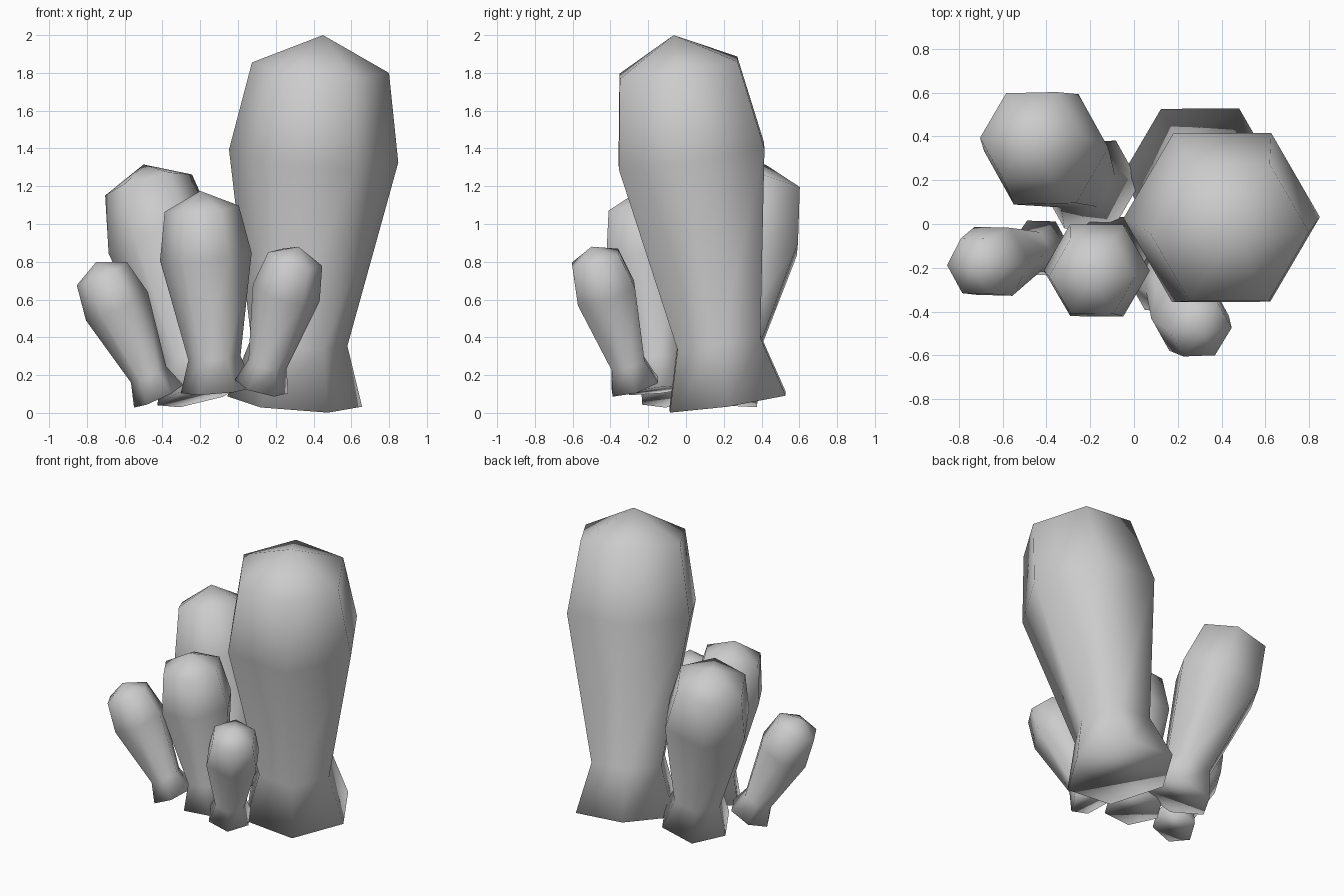
import bpy
import bmesh
import math
from mathutils import Vector

cube = bpy.data.objects.get("Cube")
if cube:
    bpy.data.objects.remove(cube, do_unlink=True)

SIDES = 6
# (share of the height, radius / height) for base, waist, belly, shoulder
PROFILE = [(0.0, 0.182), (0.162, 0.130), (0.67, 0.2285), (0.911, 0.185)]

grey = bpy.data.materials.new("light_grey")
grey.use_nodes = True
colour = (0.6, 0.6, 0.6, 1.0)
grey.diffuse_color = colour
grey.node_tree.nodes["Principled BSDF"].inputs["Base Color"].default_value = colour


def column(name, base, tip):
    """Six-sided flared column with a pointed top, leaning from base to tip."""
    base, tip = Vector(base), Vector(tip)
    axis = tip - base
    height = axis.length
    bm = bmesh.new()
    rings = []
    for share, radius in PROFILE:
        ring = []
        for i in range(SIDES):
            a = math.tau * i / SIDES
            ring.append(bm.verts.new((radius * height * math.cos(a),
                                      radius * height * math.sin(a),
                                      share * height)))
        rings.append(ring)
    apex = bm.verts.new((0, 0, height))
    bm.faces.new(reversed(rings[0]))
    for i in range(SIDES):
        j = (i + 1) % SIDES
        for low, high in zip(rings, rings[1:]):
            bm.faces.new((low[i], low[j], high[j], high[i]))
        bm.faces.new((rings[-1][i], rings[-1][j], apex))
    for face in bm.faces:
        face.smooth = True
    mesh = bpy.data.meshes.new(name)
    bm.to_mesh(mesh)
    bm.free()
    mesh.materials.append(grey)
    obj = bpy.data.objects.new(name, mesh)
    obj.location = base
    obj.rotation_mode = 'QUATERNION'
    obj.rotation_quaternion = Vector((0, 0, 1)).rotation_difference(axis)
    bpy.context.collection.objects.link(obj)


# Cluster of columns, tallest first
column("tall_column", (0.30, 0.22, 0.06), (0.45, -0.065, 2.0))
column("back_column", (-0.20, 0.18, 0.095), (-0.50, 0.42, 1.315))
column("middle_column", (-0.11, -0.135, 0.12), (-0.20, -0.25, 1.175))
column("front_small_column", (0.125, -0.27, 0.14), (0.32, -0.50, 0.88))
column("side_small_column", (-0.42, -0.11, 0.088), (-0.75, -0.20, 0.80))
